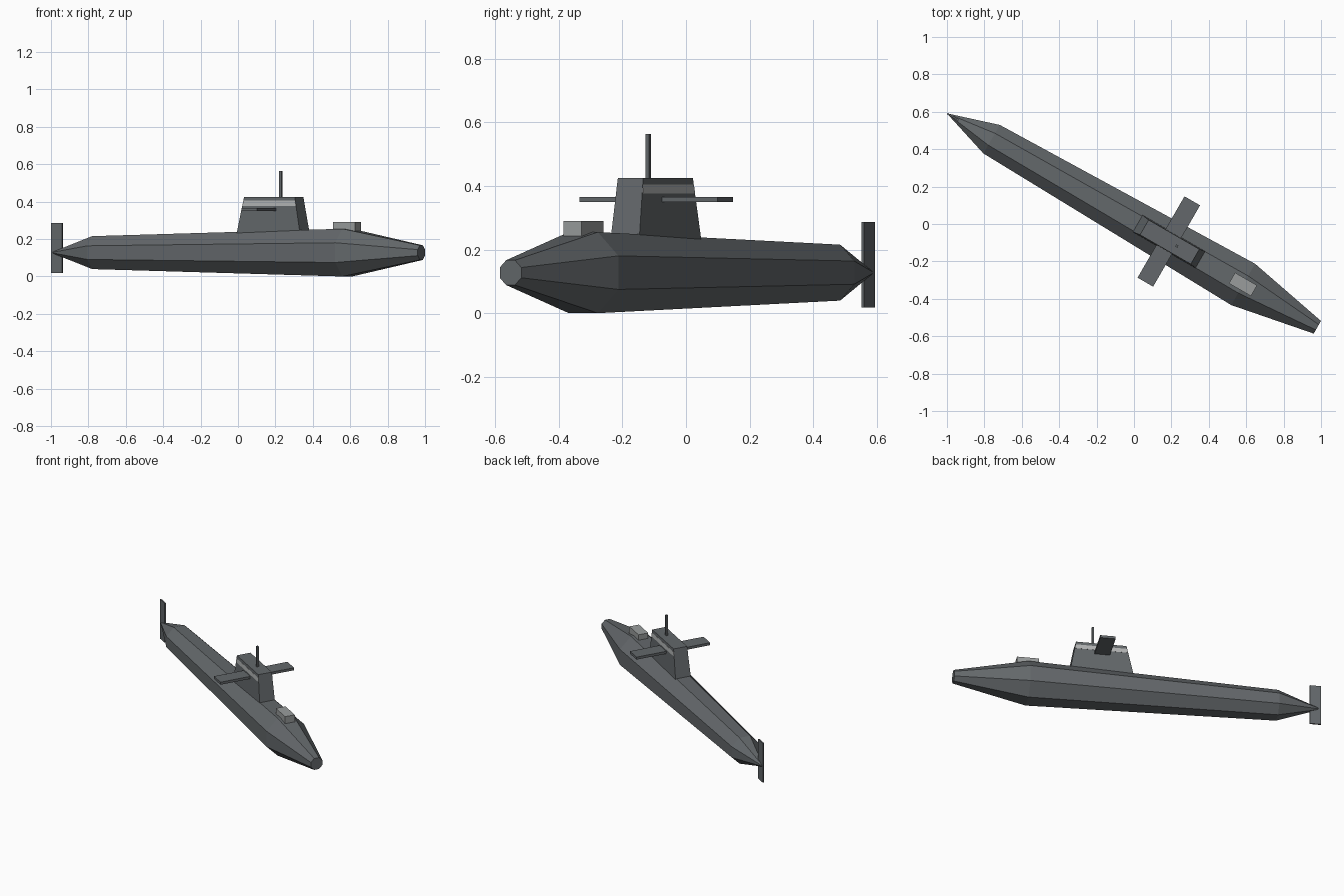
import bpy, bmesh, math
from mathutils import Matrix

cube = bpy.data.objects.get("Cube")
if cube:
    bpy.data.objects.remove(cube, do_unlink=True)

# Boat is modelled bow along +x, then swung to its heading
HEADING = Matrix.Rotation(math.radians(-30), 4, "Z") @ Matrix.Translation((0, 0.012, 0))


def material(name, rgb):
    mat = bpy.data.materials.new(name)
    mat.use_nodes = True
    colour = (*rgb, 1)
    mat.diffuse_color = colour
    mat.node_tree.nodes["Principled BSDF"].inputs["Base Color"].default_value = colour
    return mat


hull_grey = material("hull grey", (0.125, 0.137, 0.145))
window_grey = material("window grey", (0.45, 0.46, 0.46))
hatch_grey = material("hatch grey", (0.32, 0.335, 0.335))


def finish(name, bm, mat):
    bmesh.ops.recalc_face_normals(bm, faces=bm.faces)
    bm.transform(HEADING)
    mesh = bpy.data.meshes.new(name)
    bm.to_mesh(mesh)
    bm.free()
    mesh.materials.append(mat)
    obj = bpy.data.objects.new(name, mesh)
    bpy.context.collection.objects.link(obj)
    return obj


def loft(name, rings, mat):
    """Skin a list of point rings and cap both ends."""
    bm = bmesh.new()
    loops = [[bm.verts.new(p) for p in ring] for ring in rings]
    n = len(loops[0])
    for a, b in zip(loops, loops[1:]):
        for i in range(n):
            j = (i + 1) % n
            bm.faces.new((a[i], a[j], b[j], b[i]))
    bm.faces.new(loops[0])
    bm.faces.new(loops[-1])
    bmesh.ops.remove_doubles(bm, verts=bm.verts, dist=1e-5)
    return finish(name, bm, mat)


def rectangle(x0, x1, half, z):
    return [(x0, -half, z), (x1, -half, z), (x1, half, z), (x0, half, z)]


def block(name, x0, x1, half, z0, z1, mat):
    return loft(name, [rectangle(x0, x1, half, z) for z in (z0, z1)], mat)


# Eight-sided hull, flat on top, tapering to a point at the stern
def octagon(x, apothem):
    r = apothem / math.cos(math.pi / 8)
    angles = [math.pi / 8 + i * math.pi / 4 for i in range(8)]
    return [(x, r * math.cos(a), 0.1275 + r * math.sin(a)) for a in angles]


stations = [(-0.886, 0.088), (0.667, 0.1275), (1.125, 0.039)]
stern = octagon(-1.161, 0.0005)
loft("hull", [stern] + [octagon(x, r) for x, r in stations], hull_grey)

# Tapered sail with a window band on each side
loft("sail", [rectangle(0.008, 0.411, 0.053, 0.2),
              rectangle(0.057, 0.37, 0.046, 0.425)], hull_grey)
loft("window_band", [rectangle(0.0475, 0.377, 0.0485, 0.377),
                     rectangle(0.0535, 0.3725, 0.0476, 0.405)], window_grey)

# Diving planes, periscope, rudder and deck hatch
block("diving_planes", 0.16, 0.256, 0.251, 0.349, 0.366, hull_grey)
block("periscope", 0.251, 0.264, 0.0065, 0.41, 0.563, hull_grey)
block("rudder", -1.16, -1.09, 0.0045, 0.018, 0.287, hull_grey)
block("deck_hatch", 0.598, 0.734, 0.033, 0.235, 0.29, hatch_grey)
